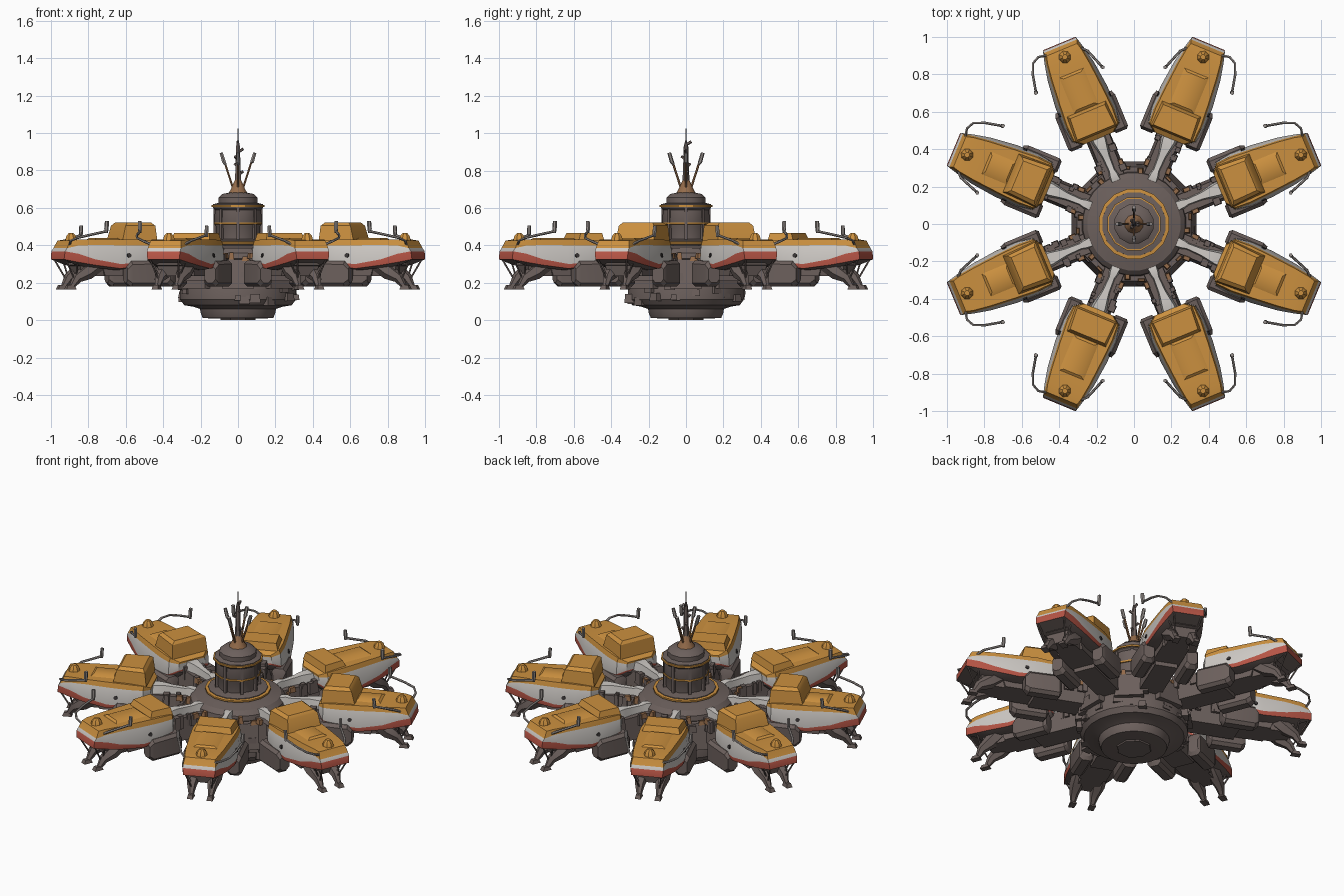
import bpy, bmesh, math, random
from mathutils import Vector, Matrix

if "Cube" in bpy.data.objects:
    bpy.data.objects.remove(bpy.data.objects["Cube"])
random.seed(4)

def mat(name, r, g, b):
    m = bpy.data.materials.new(name)
    m.diffuse_color = (r, g, b, 1)
    m.use_nodes = True
    m.node_tree.nodes["Principled BSDF"].inputs["Base Color"].default_value = m.diffuse_color
    return m

DARK = mat("dark grey brown", 0.15, 0.117, 0.108)
RED = mat("faded red", 0.47, 0.09, 0.06)
WHITE = mat("off white", 0.62, 0.59, 0.56)
ORANGE = mat("ochre orange", 0.60, 0.28, 0.05)
RUST = mat("rust brown", 0.30, 0.15, 0.07)
GREY = mat("mid grey", 0.30, 0.27, 0.255)
BLACK = mat("near black", 0.04, 0.035, 0.035)

def finish(name, bm, mats, M=None):
    if M is not None:
        bm.transform(M)
    bmesh.ops.recalc_face_normals(bm, faces=bm.faces)
    me = bpy.data.meshes.new(name)
    bm.to_mesh(me)
    bm.free()
    for m in mats:
        me.materials.append(m)
    ob = bpy.data.objects.new(name, me)
    bpy.context.collection.objects.link(ob)
    return ob

def loft(bm, rings, cols=None, strip_caps=False):
    vs = [[bm.verts.new(p) for p in ring] for ring in rings]
    n = len(vs[0])
    for a, b in zip(vs, vs[1:]):
        for j in range(n):
            f = bm.faces.new((a[j], a[(j + 1) % n], b[(j + 1) % n], b[j]))
            f.material_index = cols[j] if cols else 0
    for ring in (vs[0], vs[-1]):
        if strip_caps:      # caps cut in level strips, coloured like the sides
            for j in range(n // 2 - 1):
                f = bm.faces.new((ring[j], ring[j + 1], ring[n - 2 - j], ring[n - 1 - j]))
                f.material_index = cols[j]
        else:
            bm.faces.new(ring)

def block(bm, x0, x1, y0, y1, z0, z1, tx=0.0, ty=0.0):
    """Box whose top is inset by tx, ty."""
    def ring(a, b, c, d, z):
        return [(a, c, z), (b, c, z), (b, d, z), (a, d, z)]
    loft(bm, [ring(x0, x1, y0, y1, z0), ring(x0 + tx, x1 - tx, y0 + ty, y1 - ty, z1)])

def rod(bm, pts, radii, n=6):
    pts = [Vector(p) for p in pts]
    if not isinstance(radii, (list, tuple)):
        radii = [radii] * len(pts)
    rings = []
    for i, p in enumerate(pts):
        d = (pts[min(i + 1, len(pts) - 1)] - pts[max(i - 1, 0)]).normalized()
        u = d.cross(Vector((0.31, 0.2, 0.93)) if abs(d.z) < 0.9 else Vector((1, 0, 0))).normalized()
        v = d.cross(u)
        rings.append([p + radii[i] * (math.cos(t) * u + math.sin(t) * v)
                      for t in (2 * math.pi * k / n for k in range(n))])
    loft(bm, rings)

def lathe(name, prof, material, n=16):
    bm = bmesh.new()
    loft(bm, [[(r * math.cos(2 * math.pi * (k + .5) / n), r * math.sin(2 * math.pi * (k + .5) / n), z)
               for k in range(n)] for r, z in prof])
    return finish(name, bm, [material])

# ---- hub and tower
lathe("hub_base", [(.12, .008), (.19, .012), (.20, .035), (.205, .06), (.24, .072), (.29, .08), (.312, .11),
                   (.312, .16), (.30, .22), (.275, .26), (.26, .31), (.28, .33), (.275, .36), (.25, .385),
                   (.20, .395), (.18, .40)], DARK, 24)
lathe("base_cap", [(.10, .0), (.11, .03)], DARK, 8)
lathe("tower_foot", [(.175, .385), (.172, .424), (.11, .435)], DARK, 16)
lathe("deck_ring", [(.175, .405), (.19, .408), (.19, .418), (.175, .42)], ORANGE)
lathe("tower", [(.16, .39), (.118, .425), (.122, .50), (.13, .52), (.128, .59), (.138, .60), (.138, .62),
                (.108, .627), (.108, .655), (.085, .675), (.03, .685)], DARK, 12)
for z, r in ((.518, .134), (.61, .146)):
    lathe("tower_band", [(r - .015, z - .006), (r, z - .005), (r, z + .005), (r - .015, z + .006)], ORANGE, 12)
lathe("mast_cone", [(.055, .675), (.04, .70), (.022, .74), (.012, .76)], RUST, 10)

bm = bmesh.new()
rod(bm, [(0, 0, .70), (0, 0, .80), (0, 0, .93), (0, 0, .96), (0, 0, 1.025)], [.022, .016, .012, .004, .002])
for k in range(5):
    a = k * 1.9 + .3
    c, s = math.cos(a), math.sin(a)
    rod(bm, [(.005 * c, .005 * s, .78 + .04 * k), (.028 * c, .028 * s, .795 + .04 * k)], .008, 5)
finish("mast", bm, [DARK])
bm = bmesh.new()
bt = bmesh.new()
for k in range(4):
    c, s = round(math.cos(k * math.pi / 2)), round(math.sin(k * math.pi / 2))
    rod(bm, [(.025 * c, .025 * s, .70), (.07 * c, .07 * s, .84)], .006)
    rod(bt, [(.066 * c, .066 * s, .83), (.075 * c, .075 * s, .845), (.09 * c, .09 * s, .895)], [.007, .011, .010])
finish("antenna_stems", bm, [RUST])
finish("antenna_heads", bt, [GREY])

# machinery between the arms
for k in range(8):
    M = Matrix.Rotation(math.radians(45 * k), 4, 'Z')
    bm = bmesh.new()
    block(bm, .22, .335, -.085, .085, .17, .325, .03, .02)
    for i in range(6):
        y, z = random.uniform(-.1, .1), random.uniform(.10, .31)
        h = random.uniform(.014, .03)
        block(bm, .25, random.uniform(.31, .33), y - h, y + h, z - h * .8, z + h * .8, .004, .004)
    block(bm, .10, .132, -.008, .008, .43, .60)
    finish("hub_machinery", bm, [DARK], M)
    bm = bmesh.new()
    block(bm, .26, .30, -.05, -.02, .325, .362, .005, .005)
    block(bm, .29, .31, .02, .06, .315, .34, .005, .005)
    finish("hub_rust_fittings", bm, [RUST], M)

# ---- hull sections: r, deck half width, widest half width, keel half width,
#      deck z, orange low z, red top z, red low z, keel z
SECTIONS = [(.495, .08, .09, .05, .40, .39, .35, .342, .325),
            (.53, .125, .138, .09, .425, .40, .325, .312, .295),
            (.62, .130, .152, .10, .43, .40, .308, .288, .28),
            (.74, .122, .150, .10, .43, .40, .30, .276, .268),
            (.88, .110, .134, .09, .43, .402, .325, .294, .28),
            (.97, .098, .115, .075, .43, .398, .355, .31, .295),
            (1.00, .088, .096, .06, .425, .385, .368, .325, .305)]

def hull(bm):
    rings = []
    for i, (r, hd, hm, hk, zd, zo, zh, zl, zk) in enumerate(SECTIONS):
        s = 1 if i == len(SECTIONS) - 1 else 0
        half = [(r - .04 * s, hk, zk), (r + .044 * s, hm - .004, zl), (r + .04 * s, hm, zh),
                (r + .028 * s, hd + .008, zo), (r + .008 * s, hd, zd)]
        rings.append(half + [(x, -y, z) for x, y, z in reversed(half)])
    loft(bm, rings, [0, 1, 2, 3, 3, 3, 2, 1, 0, 0], True)

for k in range(8):
    tall = k in (0, 3, 4, 7)
    flip = 1 if k % 2 == 0 else -1
    M = Matrix.Rotation(math.radians(22.5 + 45 * k), 4, 'Z') @ Matrix.Diagonal((1, flip, 1, 1))

    # arm from the hub
    bm = bmesh.new()
    block(bm, .20, .62, -.068, .068, .21, .345, 0, .015)
    for i in range(8):
        x, y = random.uniform(.3, .5), random.choice((-1, 1)) * random.uniform(.045, .065)
        h = random.uniform(.012, .022)
        block(bm, x - h, x + h, y - h, y + h, .29, random.uniform(.35, .37), .003, .003)
    finish("arm", bm, [DARK], M)
    bm = bmesh.new()
    for y in (-.062, .062):
        block(bm, .31, .35, y - .014, y + .014, .33, .36, .004, .004)
    finish("arm_rust_fittings", bm, [RUST], M)

    # pale clamp on top of the arm
    bm = bmesh.new()
    loft(bm, [[(x, -h, .345), (x, h, .345), (x, h * .75, z), (x, -h * .75, z)] for x, h, z in
              ((.235, .018, .37), (.25, .03, .385), (.285, .026, .392), (.31, .018, .385), (.39, .022, .39),
               (.43, .03, .395), (.48, .042, .395), (.52, .042, .39))])
    finish("arm_clamp", bm, [WHITE], M)

    # hull
    bm = bmesh.new()
    hull(bm)
    finish("pod_hull", bm, [DARK, RED, WHITE, ORANGE], M)

    # cabin and deck details
    bm = bmesh.new()
    if tall:
        loft(bm, [[(.515, -.120, .42), (.715, -.112, .42), (.715, .112, .42), (.515, .120, .42)],
                  [(.525, -.113, .505), (.692, -.102, .505), (.692, .102, .505), (.525, .113, .505)],
                  [(.54, -.09, .522), (.675, -.085, .522), (.675, .085, .522), (.54, .09, .522)]])
        block(bm, .70, .86, -.075, .075, .425, .44, .02, .03)
    else:
        loft(bm, [[(.52, -.12, .42), (.67, -.115, .42), (.67, .115, .42), (.52, .12, .42)],
                  [(.53, -.108, .465), (.65, -.10, .465), (.65, .10, .465), (.53, .108, .465)]])
        block(bm, .66, .88, -.08, .08, .425, .44, .02, .03)
    rod(bm, [(.965, 0, .42), (.965, 0, .45), (.965, 0, .465)], [.036, .028, .014], 8)
    finish("cabin_and_deck", bm, [ORANGE], M)

    # side ports
    bm = bmesh.new()
    for s in (-1, 1):
        rod(bm, [(.69, .139 * s, .345), (.69, .149 * s, .347)], .012, 8)
    finish("side_ports", bm, [BLACK], M)

    # engine boxes and undercarriage
    bm = bmesh.new()
    for s in (-1, 1):
        y = .13 * s
        def ring(x, hy, z0, z1):
            c = .018
            return [(x, y - hy, z0 + c), (x, y - hy + c, z0), (x, y + hy - c, z0), (x, y + hy, z0 + c),
                    (x, y + hy, z1 - c), (x, y + hy - c, z1), (x, y - hy + c, z1), (x, y - hy, z1 - c)]
        loft(bm, [ring(.485, .03, .20, .29), ring(.50, .042, .18, .32),
                  ring(.68, .042, .18, .315), ring(.705, .032, .20, .29)])
    block(bm, .58, .80, -.08, .08, .235, .30, -.02, 0)
    block(bm, .76, .93, -.065, .065, .235, .31, -.02, -.015)
    finish("engine_boxes", bm, [DARK], M)

    # landing legs with feet and struts
    bm = bmesh.new()
    for s in (-1, 1):
        rod(bm, [(.84, .06 * s, .30), (.90, .062 * s, .255), (.955, .06 * s, .225), (.985, .058 * s, .18)],
            [.045, .042, .028, .015])
        block(bm, .965, 1.022, .058 * s - .018, .058 * s + .018, .165, .188, .01, .005)
        rod(bm, [(1.035, .084 * s, .335), (.975, .06 * s, .225)], .005, 5)
        rod(bm, [(.97, .10 * s, .32), (.96, .06 * s, .235)], .005, 5)
    finish("landing_legs", bm, [DARK], M)

    # curved boom arms with upright end posts
    bm = bmesh.new()
    rod(bm, [(1.01, .085, .405), (1.02, .13, .425), (1.0, .17, .44), (.94, .195, .455), (.85, .215, .475)], .007)
    rod(bm, [(.98, -.095, .405), (.95, -.125, .425), (.84, -.165, .455)], .007)
    finish("boom_arms", bm, [GREY], M)
    bm = bmesh.new()
    rod(bm, [(.85, .215, .465), (.85, .215, .49), (.848, .217, .53)], [.008, .012, .011])
    rod(bm, [(.84, -.165, .445), (.84, -.165, .47), (.838, -.167, .505)], [.008, .011, .010])
    finish("boom_posts", bm, [GREY], M)

# smooth shading with sharp edges kept
bpy.ops.object.select_all(action='DESELECT')
for ob in bpy.context.scene.objects:
    ob.select_set(True)
    bpy.context.view_layer.objects.active = ob
bpy.ops.object.shade_smooth_by_angle(angle=math.radians(32))
